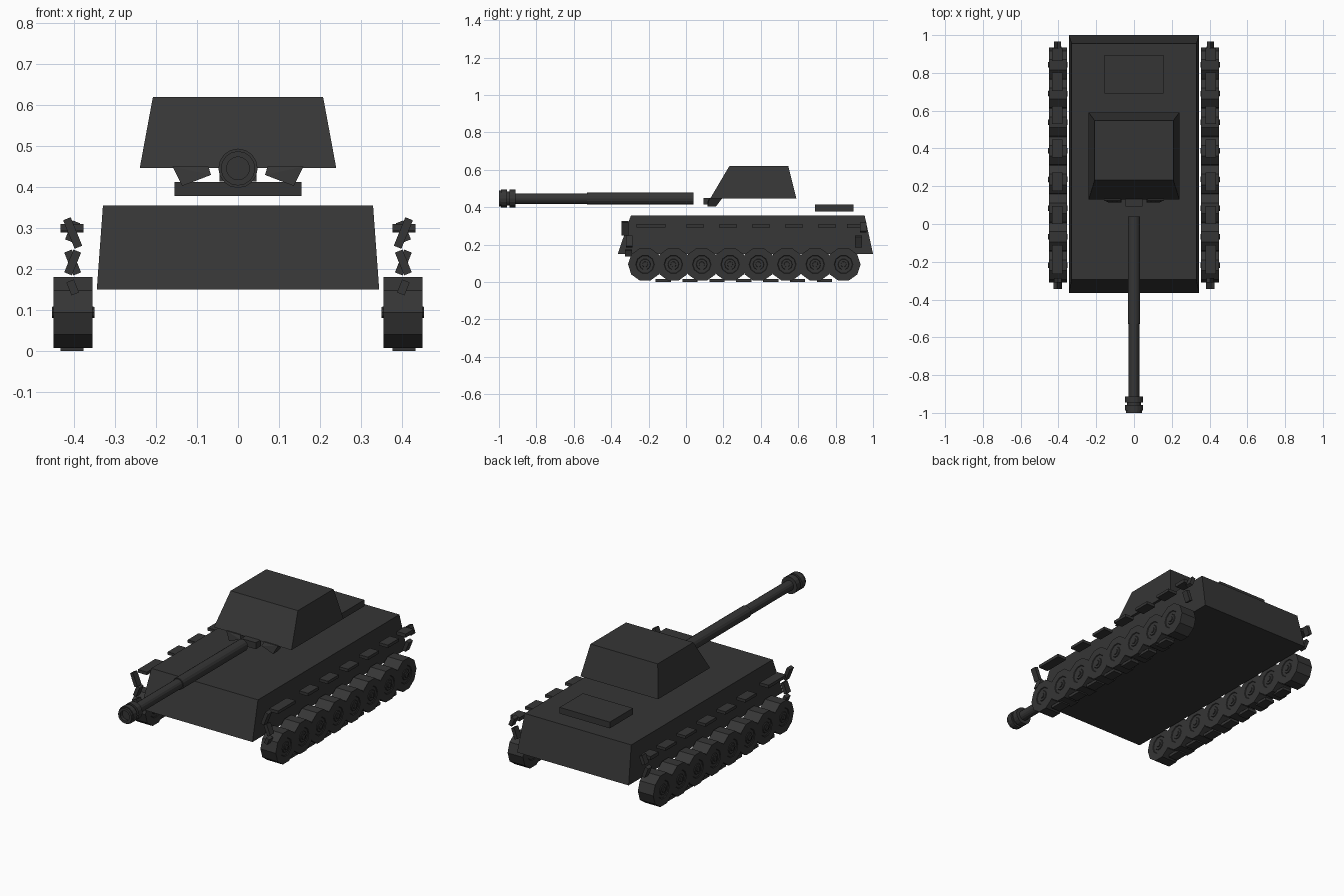
import bpy, bmesh, math
from mathutils import Matrix, Vector

if "Cube" in bpy.data.objects:
    bpy.data.objects.remove(bpy.data.objects["Cube"])

mat = bpy.data.materials.new("dark_grey_steel")
mat.diffuse_color = (0.036, 0.036, 0.036, 1)
mat.use_nodes = True
mat.node_tree.nodes["Principled BSDF"].inputs["Base Color"].default_value = mat.diffuse_color


def finish(name, bm):
    bmesh.ops.recalc_face_normals(bm, faces=bm.faces)
    me = bpy.data.meshes.new(name)
    bm.to_mesh(me)
    bm.free()
    me.materials.append(mat)
    ob = bpy.data.objects.new(name, me)
    bpy.context.collection.objects.link(ob)
    return ob


def frustum(name, bottom, top):
    """Tapered block: each level is (half width, y front, y back, z)."""
    bm = bmesh.new()
    rings = [[bm.verts.new(p) for p in ((-w, a, z), (w, a, z), (w, b, z), (-w, b, z))]
             for w, a, b, z in (bottom, top)]
    lo, hi = rings
    bm.faces.new(lo)
    bm.faces.new(hi)
    for i in range(4):
        j = (i + 1) % 4
        bm.faces.new((lo[i], lo[j], hi[j], hi[i]))
    return finish(name, bm)


def add_box(bm, centre, size, tilt_x=0, tilt_y=0):
    m = (Matrix.Translation(centre) @ Matrix.Rotation(math.radians(tilt_y), 4, 'Y')
         @ Matrix.Rotation(math.radians(tilt_x), 4, 'X') @ Matrix.Diagonal((*size, 1)))
    bmesh.ops.create_cube(bm, size=1, matrix=m)


def add_lathe(bm, profile, sides, origin, axis):
    """Revolve (distance, radius) points around the X or Y axis."""
    rings = []
    for d, r in profile:
        ring = []
        for k in range(sides):
            t = 2 * math.pi * k / sides
            u, v = r * math.cos(t), r * math.sin(t)
            p = Vector((d, u, v)) if axis == 'X' else Vector((u, d, v))
            ring.append(bm.verts.new(p + Vector(origin)))
        rings.append(ring)
    for a, b in zip(rings, rings[1:]):
        for k in range(sides):
            n = (k + 1) % sides
            bm.faces.new((a[k], a[n], b[n], b[k]))
    bm.faces.new(rings[0])
    bm.faces.new(rings[-1])


def mirror_x(ob):
    ob.modifiers.new("mirror", 'MIRROR').use_axis[0] = True


# Hull, turret and engine deck plate
frustum("hull", (0.345, -0.365, 1.0, 0.15), (0.33, -0.295, 0.955, 0.355))
frustum("turret", (0.24, 0.13, 0.59, 0.447), (0.208, 0.232, 0.547, 0.62))
frustum("engine_deck_plate", (0.155, 0.69, 0.895, 0.378), (0.155, 0.69, 0.895, 0.413))

# Gun barrel with stepped muzzle brake
bm = bmesh.new()
add_lathe(bm, [(-0.982, 0.028), (-1.0, 0.028), (-1.0, 0.042), (-0.988, 0.042), (-0.988, 0.048),
               (-0.958, 0.048), (-0.958, 0.038), (-0.945, 0.038), (-0.945, 0.048),
               (-0.912, 0.048), (-0.912, 0.028), (-0.53, 0.028), (-0.53, 0.033),
               (0.04, 0.033)], 16, (0, 0, 0.446), 'Y')
gun = finish("gun_barrel", bm)

# Gun mount block under the turret front
bm = bmesh.new()
add_box(bm, (0, 0.115, 0.432), (0.09, 0.044, 0.036))
finish("gun_mount", bm)

# Slanted cheek plates beside the mount
bm = bmesh.new()
for x, y, z in ((0.072, 0.125, 0.45), (0.16, 0.125, 0.45), (0.136, 0.115, 0.403), (0.066, 0.115, 0.43),
                (0.075, 0.195, 0.45), (0.16, 0.195, 0.45), (0.136, 0.16, 0.403), (0.066, 0.16, 0.43)):
    bm.verts.new((x, y, z))
bmesh.ops.convex_hull(bm, input=bm.verts[:])
mirror_x(finish("turret_cheek", bm))

# Ten-sided road wheels with raised discs and hub caps on both faces
bm = bmesh.new()
half = [(0.0475, 0.05), (0.044, 0.047), (0.044, 0.030), (0.048, 0.028), (0.048, 0.015), (0.052, 0.014)]
profile = [(-d, r) for d, r in reversed(half)] + [(-0.0475, 0.091), (0.0475, 0.091)] + half
for i in range(8):
    add_lathe(bm, profile, 10, (0.403, -0.219 + 0.1516 * i, 0.094), 'X')
mirror_x(finish("road_wheels", bm))

# Separate track links: upper run, ground run, then the tilted end links
bm = bmesh.new()
add_box(bm, (0.406, -0.188, 0.301), (0.056, 0.155, 0.017))
for i in range(5):
    add_box(bm, (0.406, 0.047 + 0.1765 * i, 0.299), (0.056, 0.096, 0.016))
add_box(bm, (0.406, 0.897, 0.299), (0.056, 0.07, 0.02))
for i in range(7):
    add_box(bm, (0.406, -0.122 + 0.1437 * i, 0.008), (0.056, 0.082, 0.016))
for y, z, h, tilt in ((-0.326, 0.288, 0.075, 22), (-0.304, 0.216, 0.06, -22), (-0.307, 0.155, 0.034, 22),
                      (0.948, 0.292, 0.05, -22), (0.922, 0.216, 0.06, 22)):
    add_box(bm, (0.404, y, z), (0.02, 0.036, h), 0, tilt)
mirror_x(finish("track_links", bm))
